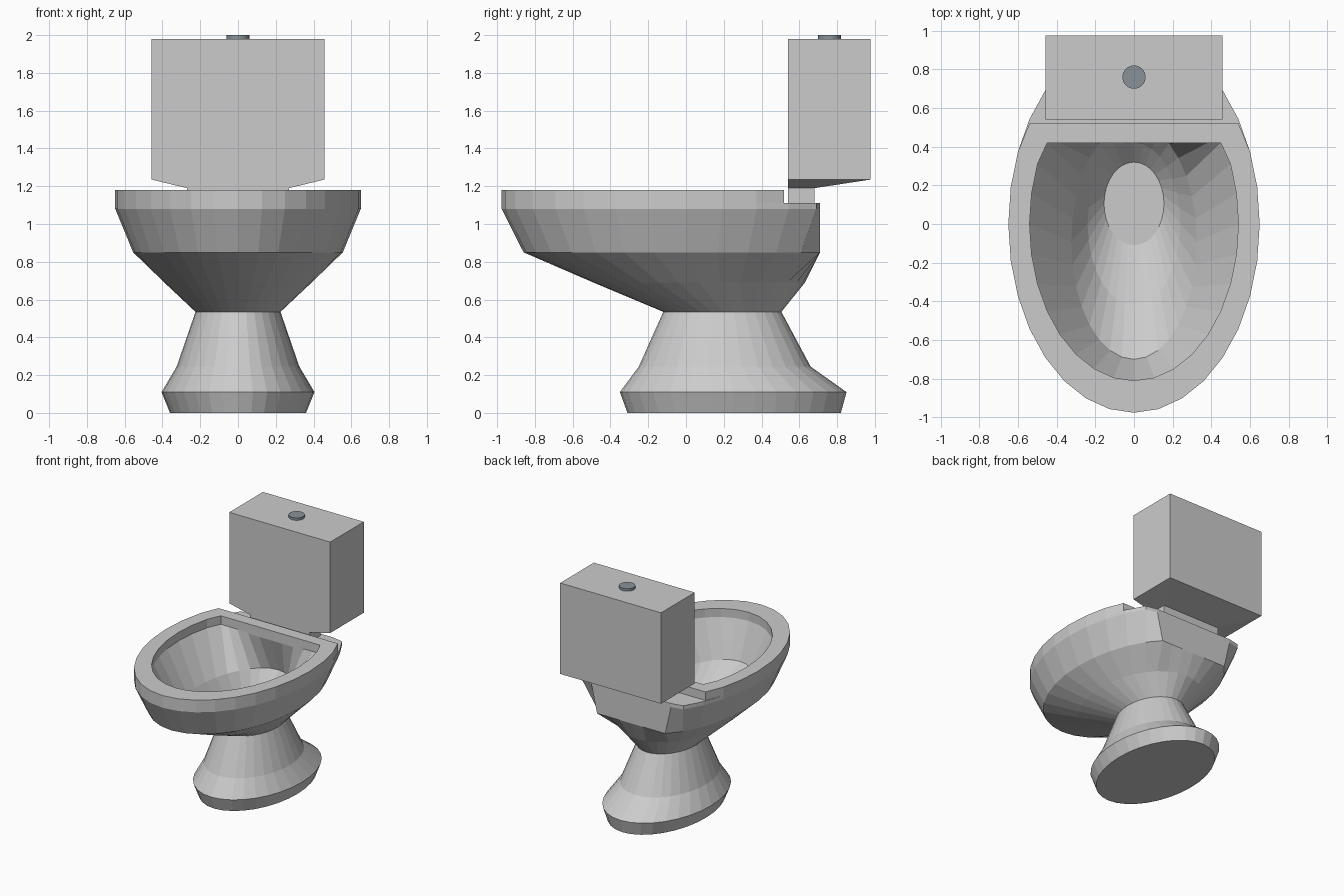
import bpy, bmesh
from math import sin, cos, pi

if "Cube" in bpy.data.objects:
    bpy.data.objects.remove(bpy.data.objects["Cube"])

N = 32


def ring(z, rx, y0, y1, clip=9.0):
    """Ellipse spanning y0..y1, flattened at the back where y exceeds clip."""
    cy, ry = (y0 + y1) / 2, (y1 - y0) / 2
    return [(rx * cos(2 * pi * i / N), min(cy + ry * sin(2 * pi * i / N), clip), z)
            for i in range(N)]


def rect(z, x, y0, y1):
    return [(-x, y0, z), (x, y0, z), (x, y1, z), (-x, y1, z)]


def loft(name, rings, closed=False):
    """Skin a stack of rings; cap the ends or join last to first."""
    bm = bmesh.new()
    rows = [[bm.verts.new(p) for p in r] for r in rings]
    pairs = list(zip(rows, rows[1:]))
    if closed:
        pairs.append((rows[-1], rows[0]))
    else:
        bm.faces.new(rows[0][::-1])
        bm.faces.new(rows[-1])
    for a, b in pairs:
        n = len(a)
        for i in range(n):
            j = (i + 1) % n
            bm.faces.new((a[i], a[j], b[j], b[i]))
    bmesh.ops.recalc_face_normals(bm, faces=bm.faces)
    mesh = bpy.data.meshes.new(name)
    bm.to_mesh(mesh)
    bm.free()
    ob = bpy.data.objects.new(name, mesh)
    bpy.context.collection.objects.link(ob)
    return ob


# Pedestal, outer bowl, rear shelf and hollow interior in one skin
loft("bowl_and_pedestal", [
    ring(0.00, 0.36, -0.31, 0.82),
    ring(0.11, 0.405, -0.35, 0.85),
    ring(0.245, 0.325, -0.25, 0.66),
    ring(0.535, 0.225, -0.12, 0.505),
    ring(0.69, 0.39, -0.49, 0.63),
    ring(0.85, 0.555, -0.86, 0.86, 0.71),
    ring(1.08, 0.65, -0.976, 0.976, 0.71),
    ring(1.11, 0.65, -0.976, 0.976, 0.71),
    ring(1.11, 0.54, -0.81, 0.81, 0.42),
    ring(0.82, 0.325, -0.70, 0.52),
    ring(0.68, 0.24, -0.42, 0.42),
    ring(0.58, 0.155, -0.11, 0.32),
])

# Raised seat rim, open in the middle and straight at the back
loft("seat", [
    ring(1.10, 0.65, -0.976, 0.976, 0.52),
    ring(1.18, 0.65, -0.976, 0.976, 0.52),
    ring(1.18, 0.54, -0.81, 0.81, 0.42),
    ring(1.10, 0.54, -0.81, 0.81, 0.42),
], closed=True)

# Cistern with tapered underside and connecting foot
loft("tank", [
    rect(1.10, 0.27, 0.54, 0.68),
    rect(1.19, 0.27, 0.54, 0.68),
    rect(1.235, 0.457, 0.54, 0.976),
    rect(1.98, 0.457, 0.54, 0.976),
])

# Flush button
button = loft("flush_button", [ring(z, 0.06, 0.70, 0.82) for z in (1.97, 2.0)])
metal = bpy.data.materials.new("button_metal")
metal.diffuse_color = (0.25, 0.29, 0.32, 1)
metal.use_nodes = True
metal.node_tree.nodes["Principled BSDF"].inputs["Base Color"].default_value = metal.diffuse_color
button.data.materials.append(metal)
